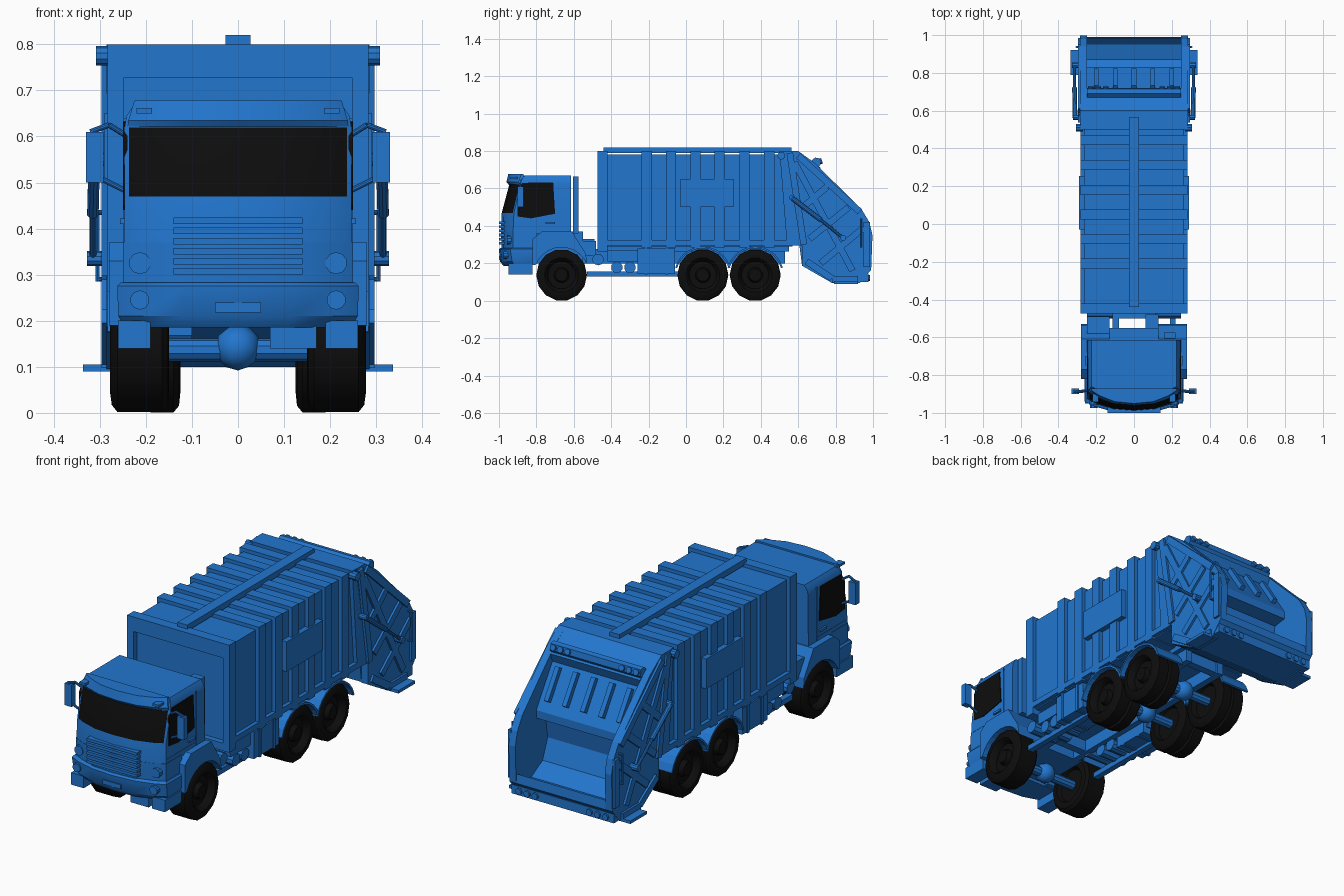
import bpy, bmesh, math
from mathutils import Vector

cube = bpy.data.objects.get("Cube")
if cube:
    bpy.data.objects.remove(cube)


def material(name, colour):
    mat = bpy.data.materials.new(name)
    mat.use_nodes = True
    mat.diffuse_color = colour
    shader = mat.node_tree.nodes["Principled BSDF"]
    shader.inputs["Base Color"].default_value = colour
    shader.inputs["Roughness"].default_value = 0.6
    return mat


BLUE = material("truck blue", (0.016, 0.18, 0.62, 1))
BLACK = material("rubber and glass black", (0.004, 0.004, 0.004, 1))


def finish(bm, name, mats=(BLUE,), smooth=False):
    bmesh.ops.recalc_face_normals(bm, faces=bm.faces)
    mesh = bpy.data.meshes.new(name)
    bm.to_mesh(mesh)
    bm.free()
    for mat in mats:
        mesh.materials.append(mat)
    obj = bpy.data.objects.new(name, mesh)
    bpy.context.collection.objects.link(obj)
    if smooth:
        bpy.ops.object.select_all(action='DESELECT')
        obj.select_set(True)
        bpy.context.view_layer.objects.active = obj
        bpy.ops.object.shade_smooth_by_angle(angle=math.radians(35))
    return obj


def add_prism(bm, points, x0, x1, mirror=False):
    """Extrude a (y, z) outline from x0 to x1, optionally on both sides."""
    for side in ((1, -1) if mirror else (1,)):
        a = [bm.verts.new((side * x0, y, z)) for y, z in points]
        b = [bm.verts.new((side * x1, y, z)) for y, z in points]
        bm.faces.new(a)
        bm.faces.new(b[::-1])
        for i in range(len(a)):
            j = (i + 1) % len(a)
            bm.faces.new((a[i], b[i], b[j], a[j]))


def add_box(bm, x0, x1, y0, y1, z0, z1, mirror=False):
    add_prism(bm, [(y0, z0), (y1, z0), (y1, z1), (y0, z1)], x0, x1, mirror)


def add_bar(bm, a, b, width, x0, x1, mirror=True):
    a, b = Vector(a), Vector(b)
    side = (b - a).orthogonal().normalized() * width / 2
    add_prism(bm, [a + side, b + side, b - side, a - side], x0, x1, mirror)


def add_rod(bm, a, b, radius, mirror=False, sides=10):
    for s in ((1, -1) if mirror else (1,)):
        p, q = (Vector((s * v[0], v[1], v[2])) for v in (a, b))
        made = bmesh.ops.create_cone(bm, cap_ends=True, segments=sides, radius1=radius,
                                     radius2=radius, depth=(q - p).length)["verts"]
        turn = (q - p).to_track_quat('Z', 'Y').to_matrix()
        for v in made:
            v.co = turn @ v.co + (p + q) / 2


def prism(name, points, x0, x1, mirror=False, mat=BLUE):
    bm = bmesh.new()
    add_prism(bm, points, x0, x1, mirror)
    return finish(bm, name, (mat,))


def boxes(name, *specs, mirror=False):
    bm = bmesh.new()
    for spec in specs:
        add_box(bm, *spec, mirror=mirror)
    return finish(bm, name)


def rods(name, *specs, mirror=False):
    bm = bmesh.new()
    for a, b, r in specs:
        add_rod(bm, a, b, r, mirror)
    return finish(bm, name, smooth=True)


def arc(cy, cz, r, start, end, n=10):
    angles = [math.radians(start + (end - start) * i / n) for i in range(n + 1)]
    return [(cy + r * math.cos(t), cz + r * math.sin(t)) for t in angles]


def bowed_loft(name, rings, rear, glass=None):
    """Stack bowed-front plan outlines; each ring is z, half width, nose y, corner y."""
    steps = (-1, -.96, -.8, -.45, 0, .45, .8, .96, 1)
    bm = bmesh.new()
    loops = []
    for z, w, nose, corner in rings:
        pts = [(w * t, nose + (corner - nose) * abs(t) ** 2.5) for t in steps]
        pts += [(w, rear), (-w, rear)]
        loops.append([bm.verts.new((x, y, z)) for x, y in pts])
    for k, (low, high) in enumerate(zip(loops, loops[1:])):
        for i in range(len(low)):
            j = (i + 1) % len(low)
            face = bm.faces.new((low[i], low[j], high[j], high[i]))
            face.material_index = int(k == glass and 0 < i < 7)
    bm.faces.new(loops[0])
    bm.faces.new(loops[-1])
    finish(bm, name, (BLUE, BLACK), smooth=True)


# Cab
bowed_loft("cab_shell", [(.36, .248, -.99, -.925), (.47, .246, -.985, -.92),
                         (.62, .246, -.945, -.885), (.645, .242, -.935, -.88),
                         (.67, .225, -.91, -.86)], -.615, glass=1)
bowed_loft("sun_visor", [(.622, .24, -.95, -.89), (.635, .238, -.96, -.895),
                         (.678, .225, -.95, -.88)], -.87)
bowed_loft("front_panel", [(.27, .25, -.985, -.925), (.37, .25, -.99, -.925)], -.8)
bowed_loft("bumper", [(.185, .245, -.975, -.91), (.21, .26, -.995, -.93),
                      (.275, .262, -1, -.94), (.283, .255, -.99, -.93)], -.82)
boxes("bumper_ends", (.19, .26, -.95, -.82, .14, .2), mirror=True)
boxes("tow_bracket", (.07, .17, -.95, -.85, .14, .19))
boxes("grille_slats", *[(-.14, .14, -1, -.96, z, z + .014)
                        for z in (.3, .322, .344, .366, .388, .41)])
boxes("number_plate", (-.05, .05, -1, -.98, .218, .24))
boxes("visor_lamps", (.187, .22, -.942, -.9, .65, .662), mirror=True)
rods("headlights", ((.213, -.9, .325), (.213, -.958, .325), .024),
     ((.213, -.9, .245), (.213, -.975, .245), .021), mirror=True)
window = [(-.9, .59), (-.875, .63), (-.71, .633), (-.7, .465), (-.83, .44), (-.9, .45)]
prism("side_windows", window, .24, .25, mirror=True, mat=BLACK)
boxes("door_trim", (.24, .249, -.685, -.68, .37, .64), (.24, .249, -.91, -.68, .385, .39),
      (.24, .256, -.75, -.7, .41, .422), mirror=True)
boxes("mirrors", (.292, .33, -.9, -.87, .5, .61), mirror=True)
rods("mirror_arms", ((.24, -.88, .6), (.28, -.89, .625), .006),
     ((.28, -.89, .625), (.32, -.885, .61), .006),
     ((.24, -.88, .48), (.3, -.885, .51), .006), mirror=True)
fender = [(-.53, .2), (-.535, .25), (-.61, .37), (-.77, .37), (-.82, .33), (-.82, .19)]
prism("front_fenders", fender + arc(-.665, .137, .148, 158, 24), .13, .28, mirror=True)
boxes("engine_floor", (-.13, .13, -.84, -.55, .2, .37))
boxes("air_intake", (.16, .22, -.605, -.575, .36, .665))
boxes("cab_rear_gear", (-.25, -.13, -.58, -.49, .24, .33), (.06, .13, -.55, -.48, .24, .32))

# Chassis
boxes("chassis_rails", (.08, .115, -.85, .53, .2, .275), mirror=True)
boxes("chassis_crossmembers", *[(-.1, .1, y, y + .04, .205, .27)
                                for y in (-.5, -.2, .2, .48)])
boxes("side_guards", (.19, .22, -.53, -.04, .128, .155), mirror=True)
boxes("fuel_tanks", (.11, .27, -.26, -.06, .145, .28), mirror=True)
boxes("tank_straps", *[(.11, .275, y, y + .015, .14, .285) for y in (-.22, -.11)], mirror=True)
rods("air_tanks", *[((.1, y, z), (.25, y, z), .031)
                    for y, z in ((-.37, .178), (-.3, .178), (-.47, .22))], mirror=True)
boxes("tank_shelf", (.1, .25, -.42, -.26, .21, .27), mirror=True)

# Wheels and axles
AXLES = (-.665, .09, .37)
HUB, TURNS = .137, 14
outer = [(.205, .133), (.262, .133), (.274, .118), (.278, .09), (.268, .08),
         (.245, .072), (.245, .04), (.268, .032), (.268, .001)]
single = [(.17, .001), (.17, .08), (.15, .09), (.152, .12), (.165, .133)] + outer
double = [(.15, .001), (.15, .08), (.125, .09), (.128, .12), (.14, .134),
          (.19, .134), (.198, .1), (.203, .1)] + outer
for label, y, profile in zip(("front", "middle", "rear"), AXLES, (single, double, double)):
    bm = bmesh.new()
    for side in (1, -1):
        loops = []
        for i in range(TURNS):
            t = math.tau * (i + .5) / TURNS
            loops.append([bm.verts.new((side * x, y + r * 1.02 * math.sin(t),
                                        HUB + r * 1.04 * math.cos(t))) for x, r in profile])
        for i in range(TURNS):
            a, b = loops[i], loops[(i + 1) % TURNS]
            for k in range(len(a) - 1):
                bm.faces.new((a[k], a[k + 1], b[k + 1], b[k]))
    finish(bm, label + "_wheels", (BLACK,), smooth=True)
    rods(label + "_axle", ((-.18, y, HUB), (.18, y, HUB), .025))
    bm = bmesh.new()
    bmesh.ops.create_icosphere(bm, subdivisions=2, radius=.05)
    bmesh.ops.translate(bm, verts=bm.verts, vec=(0, y, HUB + .005))
    finish(bm, label + "_differential", smooth=True)
    if label != "front":
        prism(label + "_fenders", arc(y, HUB, .153, 15, 165) + arc(y, HUB, .143, 165, 15),
              .125, .283, mirror=True)

# Refuse body
boxes("body_panel", (-.264, .264, -.445, .57, .29, .782))
boxes("body_front_frame", (-.283, -.248, -.473, -.42, .262, .8),
      (.248, .283, -.473, -.42, .262, .8), (-.248, .248, -.473, -.42, .727, .8),
      (-.248, .248, -.473, -.42, .262, .3))
boxes("body_ribs", *[(-.283, .283, y - .027, y + .027, .285, .8)
                     for y in (-.21, -.08, .05, .18, .313, .445)])
boxes("side_plates", (.26, .291, -.03, .255, .5, .65), mirror=True)
boxes("sill_rails", (.24, .283, -.45, .56, .296, .325), mirror=True)
boxes("body_subframe", (-.14, .14, -.45, .55, .262, .295))
boxes("roof_beam", (-.027, .027, -.44, .565, .79, .82))
prism("body_rear_frame", [(.5, .8), (.6, .8), (.62, .295), (.54, .295)], -.283, .283)

# Loading hopper
shell = [(.53, .8), (.6, .8), (.69, .735), (.94, .487), (.98, .42), (.997, .35),
         (.99, .165), (.93, .095), (.78, .095), (.62, .187), (.62, .29)]
prism("hopper_sides", shell, .248, .285, mirror=True)
prism("hopper_roof", [(.56, .8), (.6, .8), (.72, .71), (.7, .66), (.56, .7)], -.25, .25)
scoop = [(.6, .74), (.7, .67), (.83, .47), (.83, .43), (.76, .42), (.74, .3), (.78, .2),
         (.87, .15), (.95, .17), (.985, .21), (.99, .165), (.93, .1), (.78, .1),
         (.62, .19), (.58, .5)]
prism("hopper_scoop", scoop, -.25, .25)
bm = bmesh.new()
for x in (-.2, -.1, 0, .1, .2):
    add_bar(bm, (.72, .655), (.81, .517), .03, x - .012, x + .012, mirror=False)
finish(bm, "packer_panel_ribs")
bm = bmesh.new()
lattice = [((.6, .775), (.93, .475)), ((.967, .42), (.967, .18)), ((.92, .115), (.78, .115)),
           ((.78, .12), (.645, .21)), ((.555, .79), (.63, .3)), ((.58, .74), (.89, .16)),
           ((.625, .5), (.755, .61)), ((.66, .33), (.87, .5)), ((.72, .2), (.95, .39))]
for a, b in lattice:
    add_bar(bm, a, b, .035, .28, .296)
finish(bm, "hopper_side_lattice")
boxes("rear_steps", (.27, .336, .79, .92, .09, .105), mirror=True)
boxes("rear_bumper", (-.283, .283, .9, .975, .1, .145))
prism("upper_lamp_bar", [(.66, .74), (.69, .765), (.715, .76), (.72, .73), (.7, .7)], -.25, .25)
rods("upper_lamps", *[((x, .69, .735), (x, .727, .748), .015)
                      for x in (.15, .19, .23)], mirror=True)
rods("lower_lamps", *[((x, .96, .122), (x, .985, .122), .016)
                      for x in (.15, .195, .24)], mirror=True)
rods("hopper_pivots", ((.27, .51, .775), (.308, .51, .775), .021),
     ((.27, .565, .55), (.322, .565, .55), .014),
     ((.27, .84, .335), (.328, .84, .335), .016), mirror=True)
rods("hopper_rams", ((.312, .565, .55), (.315, .72, .432), .013),
     ((.315, .72, .432), (.315, .84, .335), .008), mirror=True)
rods("grab_rails", ((.305, .937, .285), (.305, .937, .44), .005),
     ((.28, .937, .29), (.305, .937, .29), .005),
     ((.28, .937, .435), (.305, .937, .435), .005), mirror=True)
